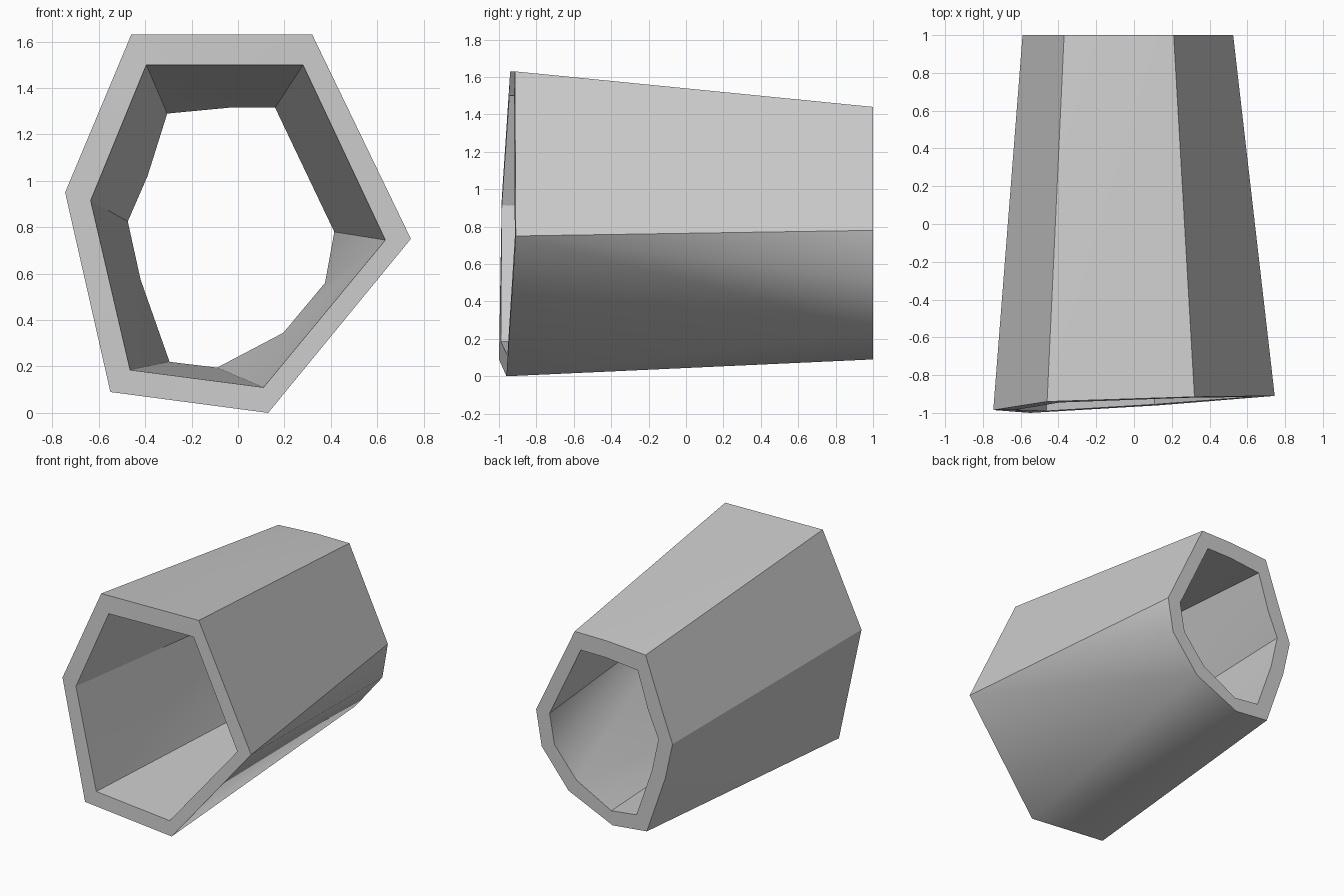
import bpy
import bmesh
import math

cube = bpy.data.objects.get("Cube")
if cube:
    bpy.data.objects.remove(cube, do_unlink=True)

# Front rim corners (x, y, z), running clockwise from the upper left
front_outer = [(-.46, -.94, 1.63), (.32, -.915, 1.63), (.745, -.91, .75),
               (.13, -.96, 0), (-.55, -1, .09), (-.745, -.985, .95)]
front_inner = [(-.395, -.945, 1.5), (.28, -.92, 1.5), (.635, -.915, .745),
               (.11, -.955, .11), (-.465, -.99, .185), (-.635, -.985, .915)]
# Back rim (x, z): one chain per side, starting at that side's corner
back_outer = [[(-.37, 1.42), (-.05, 1.44)], [(.21, 1.44)],
              [(.525, .78), (.48, .52), (.26, .25)], [(-.1, .09)],
              [(-.38, .12), (-.53, .55)], [(-.59, .82), (-.5, 1.06)]]
back_inner = [[(-.305, 1.29), (-.04, 1.315)], [(.16, 1.315)],
              [(.415, .78), (.375, .56), (.195, .345)], [(-.09, .195)],
              [(-.295, .22), (-.42, .575)], [(-.475, .825), (-.39, 1.02)]]

bm = bmesh.new()


def wall(front, back):
    """Skin a six-cornered front rim to a back rim with extra points."""
    f = [bm.verts.new(p) for p in front]
    b = [[bm.verts.new((x, 1, z)) for x, z in chain] for chain in back]
    for i in range(6):
        j = (i + 1) % 6
        chain = b[i] + [b[j][0]]
        k = (len(chain) - 1) // 2
        for n in range(len(chain) - 1):
            p, q = chain[n], chain[n + 1]
            if n < k:
                bm.faces.new((f[i], p, q))
            elif n == k:
                bm.faces.new((f[i], p, q, f[j]))
            else:
                bm.faces.new((f[j], p, q))
    return f, [v for chain in b for v in chain]


def rim(outer, inner):
    """Close the gap between the two walls."""
    for i in range(len(outer)):
        j = (i + 1) % len(outer)
        bm.faces.new((outer[i], outer[j], inner[j], inner[i]))


# Outer and inner walls, joined by the end rims
fo, bo = wall(front_outer, back_outer)
fi, bi = wall(front_inner, back_inner)
rim(fo, fi)
rim(bo, bi)
bmesh.ops.recalc_face_normals(bm, faces=bm.faces)

mesh = bpy.data.meshes.new("hollow_tube")
bm.to_mesh(mesh)
bm.free()
tube = bpy.data.objects.new("hollow_tube", mesh)
bpy.context.collection.objects.link(tube)

# Plain grey stone
mat = bpy.data.materials.new("light grey")
mat.use_nodes = True
grey = (.6, .6, .6, 1)
mat.diffuse_color = grey
for node in mat.node_tree.nodes:
    if node.type == "BSDF_PRINCIPLED":
        node.inputs["Base Color"].default_value = grey
mesh.materials.append(mat)

# Soft shading across each side, crisp corners
bpy.ops.object.select_all(action="DESELECT")
tube.select_set(True)
bpy.context.view_layer.objects.active = tube
bpy.ops.object.shade_smooth_by_angle(angle=math.radians(32))
